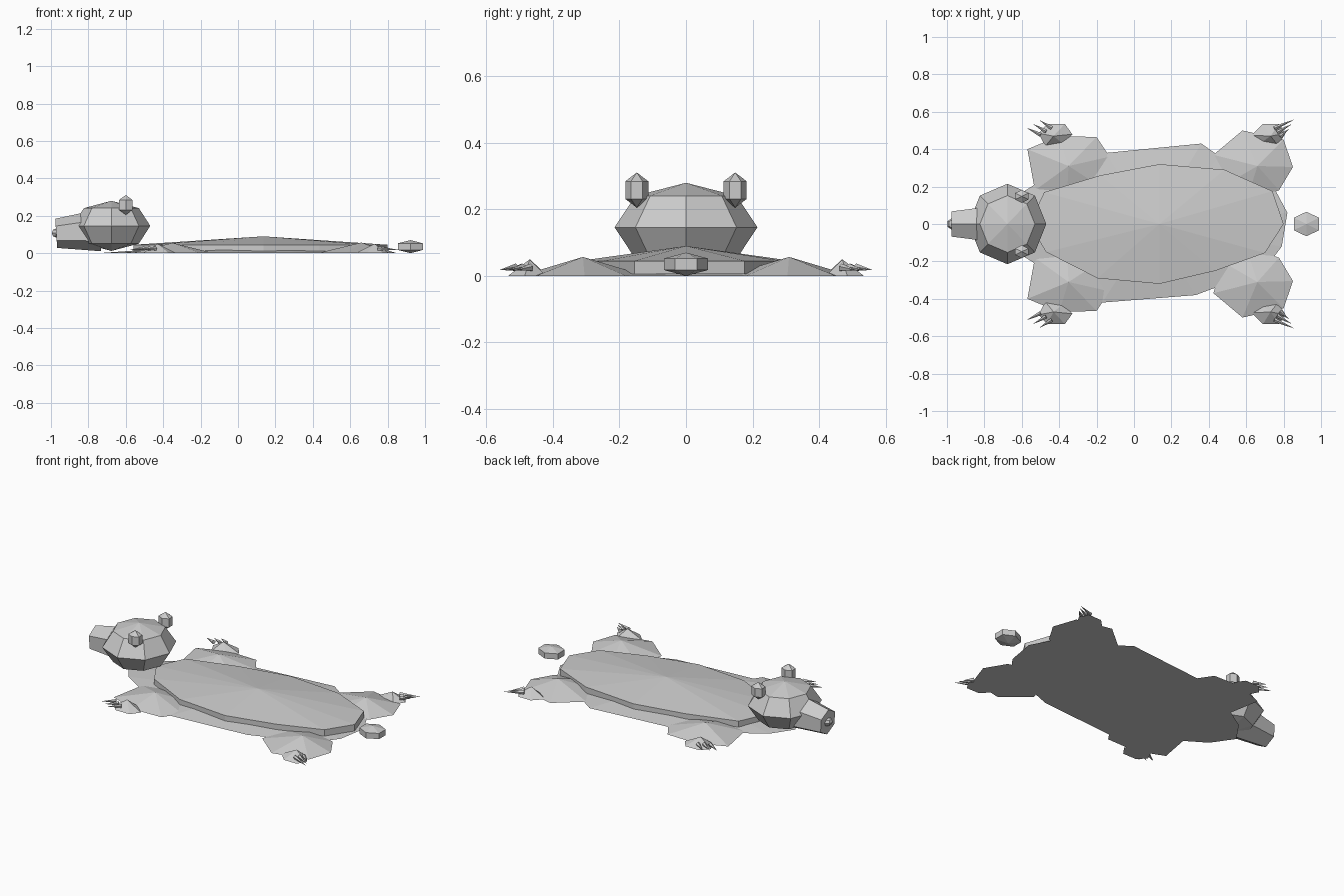
import bpy, bmesh, math
from mathutils import Vector, Matrix

if "Cube" in bpy.data.objects:
    bpy.data.objects.remove(bpy.data.objects["Cube"])

fur = bpy.data.materials.new("grey fur")
fur.diffuse_color = (0.6, 0.6, 0.6, 1)
fur.use_nodes = True
fur.node_tree.nodes["Principled BSDF"].inputs["Base Color"].default_value = fur.diffuse_color


def finish(bm, name):
    bmesh.ops.recalc_face_normals(bm, faces=bm.faces)
    me = bpy.data.meshes.new(name)
    bm.to_mesh(me)
    bm.free()
    me.materials.append(fur)
    ob = bpy.data.objects.new(name, me)
    bpy.context.collection.objects.link(ob)
    return ob


def fan(name, outline, apex, side=1, rim=0.0, foot=0.0):
    """Low faceted mound: flat outline, optional upright rim, one peak."""
    bm = bmesh.new()
    low = [bm.verts.new((x, y * side, foot)) for x, y in outline]
    bm.faces.new(low)
    top = low
    n = len(low)
    if rim:
        top = [bm.verts.new((x, y * side, rim)) for x, y in outline]
        for i in range(n):
            bm.faces.new((low[i], low[(i + 1) % n], top[(i + 1) % n], top[i]))
    peak = bm.verts.new((apex[0], apex[1] * side, apex[2]))
    for i in range(n):
        bm.faces.new((top[i], top[(i + 1) % n], peak))
    return finish(bm, name)


def ball(name, loc, size, seg, rings):
    bm = bmesh.new()
    bmesh.ops.create_uvsphere(bm, u_segments=seg, v_segments=rings, radius=1,
                              matrix=Matrix.LocRotScale(Vector(loc), None, Vector(size)))
    return finish(bm, name)


def taper(name, a, b, ra, rb, seg):
    """Tapered bar from point a to point b."""
    a, b = Vector(a), Vector(b)
    d = b - a
    rot = d.to_track_quat('Z', 'Y').to_matrix().to_4x4()
    bm = bmesh.new()
    bmesh.ops.create_cone(bm, cap_ends=True, segments=seg, radius1=ra, radius2=rb,
                          depth=d.length, matrix=Matrix.Translation((a + b) / 2) @ rot)
    return finish(bm, name)


# flat hide under everything
fan("hide_base", [(-0.75, 0), (-0.66, 0.13), (-0.5, 0.23), (-0.15, 0.38), (0.36, 0.43),
                  (0.46, 0.36), (0.74, 0.21), (0.82, 0.06), (0.79, -0.12), (0.70, -0.24),
                  (0.33, -0.38), (-0.17, -0.42), (-0.5, -0.23), (-0.66, -0.13)],
    (0.1, 0, 0.06))

# raised back with a short upright rim
fan("back_mound", [(-0.56, 0), (-0.48, 0.17), (-0.18, 0.26), (0.136, 0.32), (0.484, 0.29),
                   (0.74, 0.176), (0.80, 0), (0.70, -0.155), (0.435, -0.25),
                   (0.136, -0.32), (-0.195, -0.29), (-0.47, -0.15)],
    (0.136, 0, 0.09), rim=0.045, foot=0.005)

for s, tag in ((1, "back_side"), (-1, "front_side")):
    # legs spread flat
    fan("fore_leg_" + tag, [(-0.57, 0.40), (-0.40, 0.47), (-0.20, 0.465), (-0.13, 0.36),
                            (-0.18, 0.20), (-0.36, 0.12), (-0.53, 0.18)],
        (-0.35, 0.31, 0.055), s)
    fan("hind_leg_" + tag, [(0.425, 0.37), (0.58, 0.50), (0.80, 0.45), (0.85, 0.305),
                            (0.775, 0.18), (0.60, 0.12), (0.47, 0.2)],
        (0.66, 0.31, 0.057), s)
    # paws
    fan("fore_paw_" + tag, [(-0.51, 0.485), (-0.465, 0.535), (-0.37, 0.535), (-0.33, 0.48),
                            (-0.375, 0.425), (-0.475, 0.415)], (-0.43, 0.47, 0.05), s)
    fan("hind_paw_" + tag, [(0.63, 0.475), (0.69, 0.535), (0.775, 0.535), (0.81, 0.485),
                            (0.77, 0.42), (0.68, 0.435)], (0.73, 0.47, 0.05), s)
    # three claws per paw
    for i in range(3):
        t = i - 1
        taper(f"fore_claw_{tag}_{i}", (-0.47 + 0.03 * t, s * (0.495 + 0.018 * t), 0.025),
              (-0.54 + 0.035 * t, s * (0.535 + 0.02 * t), 0.018), 0.012, 0, 5)
        taper(f"hind_claw_{tag}_{i}", (0.765 - 0.015 * t, s * (0.49 + 0.022 * t), 0.025),
              (0.845 + 0.015 * t, s * (0.535 + 0.025 * t), 0.018), 0.012, 0, 5)
    # ears
    ball("ear_" + tag, (-0.60, s * 0.148, 0.258), (0.048, 0.040, 0.053), 6, 3)

# head, muzzle, nose
ball("head", (-0.677, 0, 0.146), (0.208, 0.215, 0.134), 8, 4)
muzzle = taper("muzzle", (-0.74, 0, 0.122), (-0.972, 0, 0.106), 0.112, 0.078, 6)
ball("nose", (-0.972, 0, 0.108), (0.028, 0.032, 0.024), 6, 4)

# tail stub
ball("tail", (0.922, 0, 0.035), (0.09, 0.076, 0.035), 6, 3)
